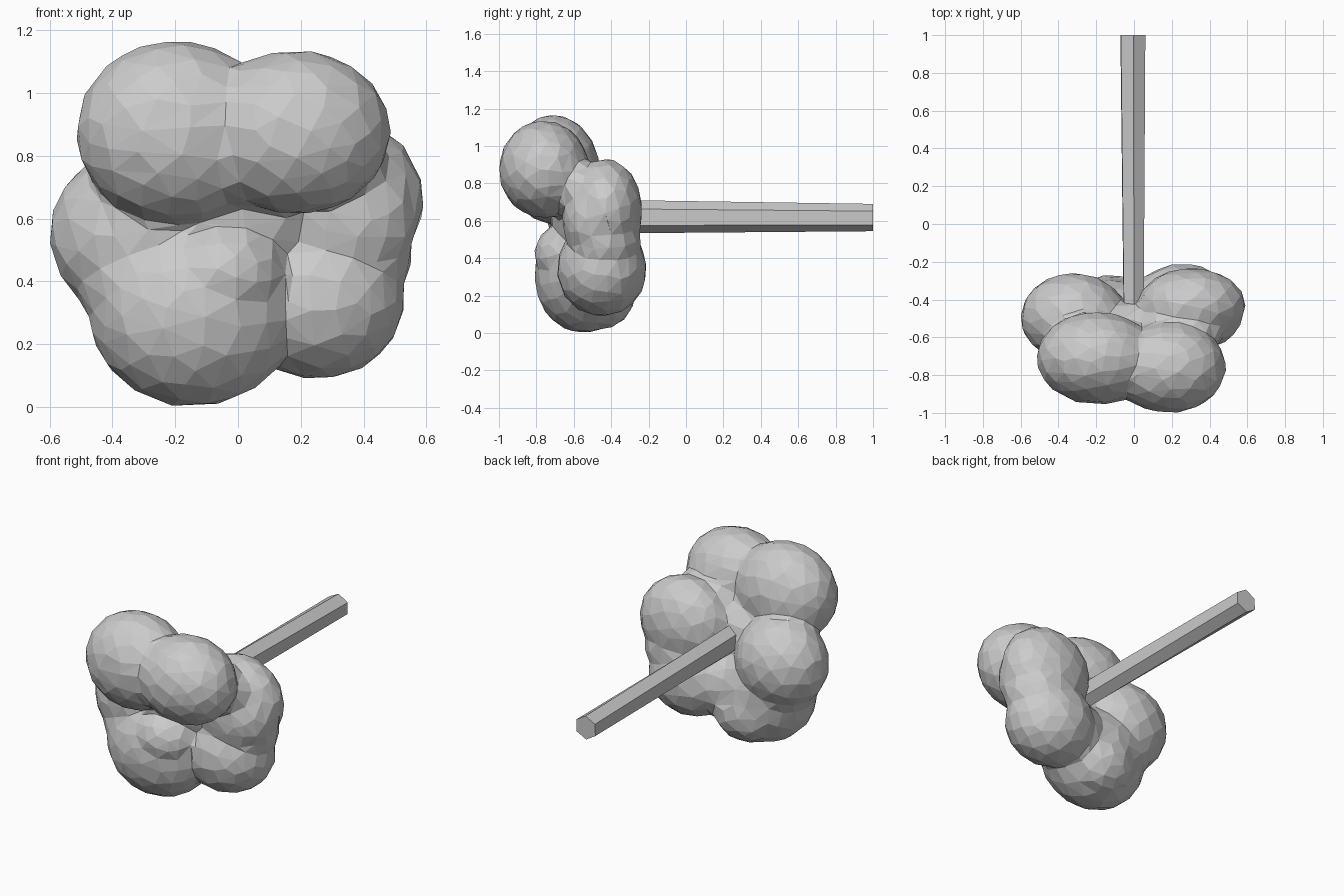
import bpy, bmesh, math
from mathutils import Matrix

if "Cube" in bpy.data.objects:
    bpy.data.objects.remove(bpy.data.objects["Cube"])

# Leaf clumps (centre, radii), then smaller ones that fill the gaps between
clumps = {
    "upper_left": ((-0.20, -0.71, 0.875), (0.315, 0.245, 0.29)),
    "upper_right": ((0.185, -0.76, 0.875), (0.30, 0.24, 0.26)),
    "middle_right": ((0.305, -0.43, 0.66), (0.285, 0.195, 0.27)),
    "middle_left": ((-0.32, -0.495, 0.55), (0.28, 0.235, 0.27)),
    "lower_left": ((-0.145, -0.55, 0.305), (0.33, 0.26, 0.305)),
    "lower_right": ((0.255, -0.45, 0.34), (0.275, 0.24, 0.25)),
    "upper_bridge": ((0.0, -0.74, 0.87), (0.22, 0.20, 0.23)),
    "right_top_bridge": ((0.25, -0.56, 0.76), (0.23, 0.14, 0.17)),
    "right_front_bridge": ((0.33, -0.50, 0.60), (0.24, 0.16, 0.22)),
    "right_bridge": ((0.32, -0.44, 0.49), (0.235, 0.20, 0.20)),
    "left_bridge": ((-0.28, -0.53, 0.40), (0.235, 0.22, 0.20)),
    "front_bridge": ((-0.05, -0.61, 0.42), (0.21, 0.20, 0.18)),
    "lower_bridge": ((0.08, -0.48, 0.34), (0.20, 0.20, 0.22)),
    "bottom_bridge": ((-0.12, -0.45, 0.22), (0.22, 0.18, 0.20)),
    "core": ((0.0, -0.56, 0.62), (0.24, 0.15, 0.20)),
}


def make_object(name, bm):
    mesh = bpy.data.meshes.new(name)
    bm.to_mesh(mesh)
    bm.free()
    ob = bpy.data.objects.new(name, mesh)
    bpy.context.collection.objects.link(ob)
    return ob


# Crown: overlapping clumps fused to one skin, then cut down to coarse facets
bm = bmesh.new()
for centre, radii in clumps.values():
    place = Matrix.Translation(centre) @ Matrix.Diagonal((*radii, 1))
    bmesh.ops.create_icosphere(bm, subdivisions=4, radius=1.0, matrix=place)
crown = make_object("leaf_crown", bm)
fuse = crown.modifiers.new("fuse", 'REMESH')
fuse.mode = 'VOXEL'
fuse.voxel_size = 0.02
soften = crown.modifiers.new("soften", 'SMOOTH')
soften.factor = 0.5
soften.iterations = 4
facet = crown.modifiers.new("facet", 'DECIMATE')
facet.ratio = 0.04

# Bake the crown with flat faces
bpy.context.view_layer.update()
baked = bpy.data.meshes.new_from_object(
    crown.evaluated_get(bpy.context.evaluated_depsgraph_get()))
crown.modifiers.clear()
crown.data = baked
for face in baked.polygons:
    face.use_smooth = False

# Six-sided trunk, tapering slightly, running back from the crown
bm = bmesh.new()
rings = []
for y, x, z, rx, rz in [(-0.45, -0.002, 0.622, 0.055, 0.09),
                        (1.0, -0.006, 0.617, 0.068, 0.073)]:
    ring = []
    for i in range(6):
        a = math.radians(60 * i + 28)
        ring.append(bm.verts.new((x + rx * 1.1 * math.cos(a), y, z + rz * math.sin(a))))
    rings.append(ring)
for i in range(6):
    j = (i + 1) % 6
    bm.faces.new((rings[0][i], rings[0][j], rings[1][j], rings[1][i]))
for ring in rings:
    bm.faces.new(ring)
bmesh.ops.recalc_face_normals(bm, faces=bm.faces)
make_object("trunk", bm)
